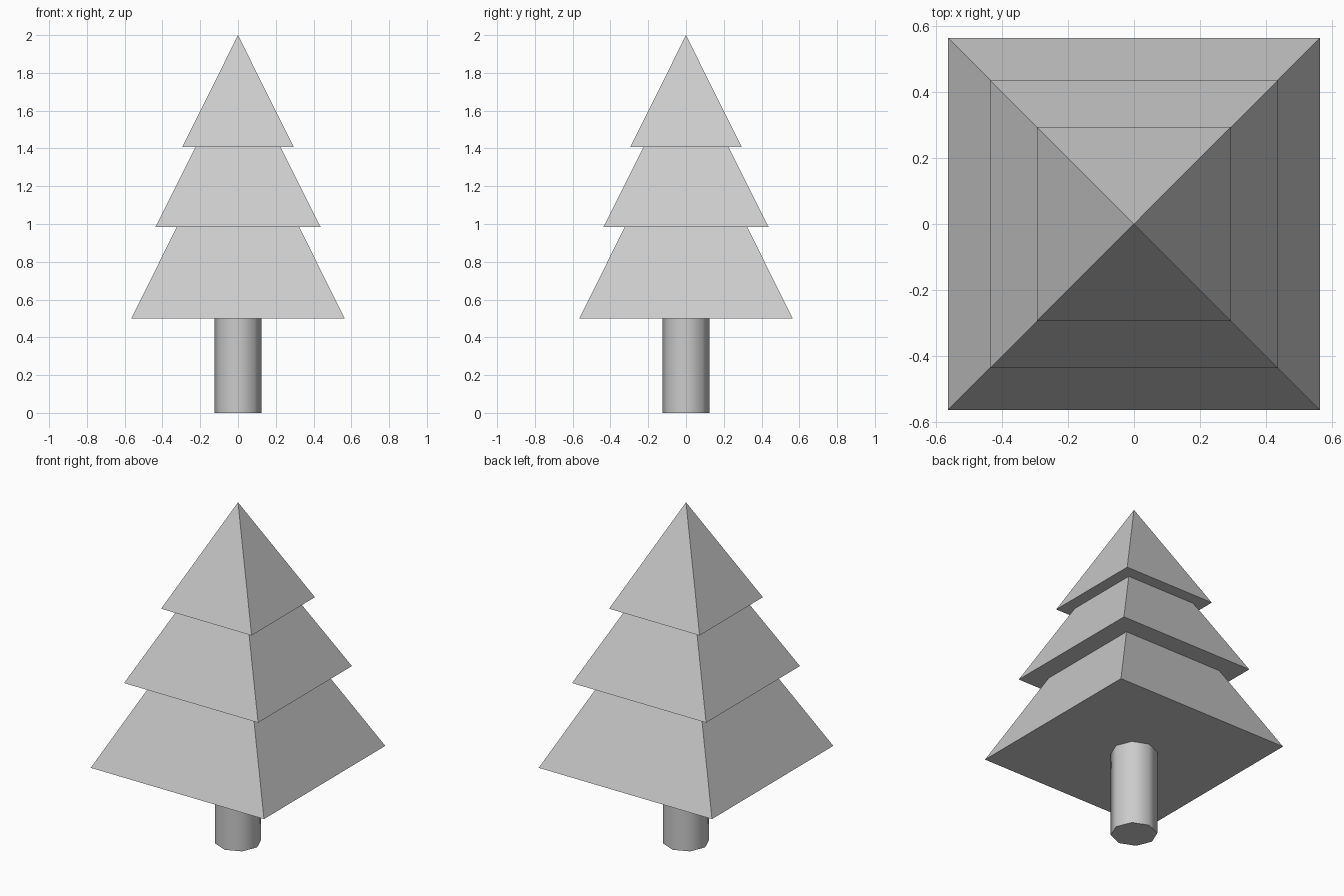
import bpy
from math import radians, sqrt

# Remove the default cube
cube = bpy.data.objects.get("Cube")
if cube:
    bpy.data.objects.remove(cube, do_unlink=True)

# Single plain grey
grey = bpy.data.materials.new("light_grey")
grey.use_nodes = True
colour = (0.6, 0.6, 0.6, 1.0)
grey.diffuse_color = colour
grey.node_tree.nodes["Principled BSDF"].inputs["Base Color"].default_value = colour


def finish(name):
    obj = bpy.context.object
    obj.name = name
    obj.data.name = name
    obj.data.materials.append(grey)
    return obj


def foliage_tier(name, base_z, tip_z, half_width):
    """Closed square pyramid with its sides facing the axes."""
    bpy.ops.mesh.primitive_cone_add(
        vertices=4, radius1=half_width * sqrt(2), radius2=0,
        depth=tip_z - base_z, location=(0, 0, (base_z + tip_z) / 2),
        rotation=(0, 0, radians(45)))
    bpy.ops.object.transform_apply(location=False, rotation=True, scale=False)
    return finish(name)


# Foliage: three stacked pyramids
foliage_tier("lower_foliage", 0.5, 1.635, 0.565)
foliage_tier("middle_foliage", 0.985, 1.855, 0.437)
foliage_tier("upper_foliage", 1.407, 2.0, 0.295)

# Trunk: smooth-sided octagonal post
bpy.ops.mesh.primitive_cylinder_add(
    vertices=8, radius=0.125, depth=0.5, location=(0, 0, 0.25))
finish("trunk")
bpy.ops.object.shade_smooth_by_angle(angle=radians(60))
